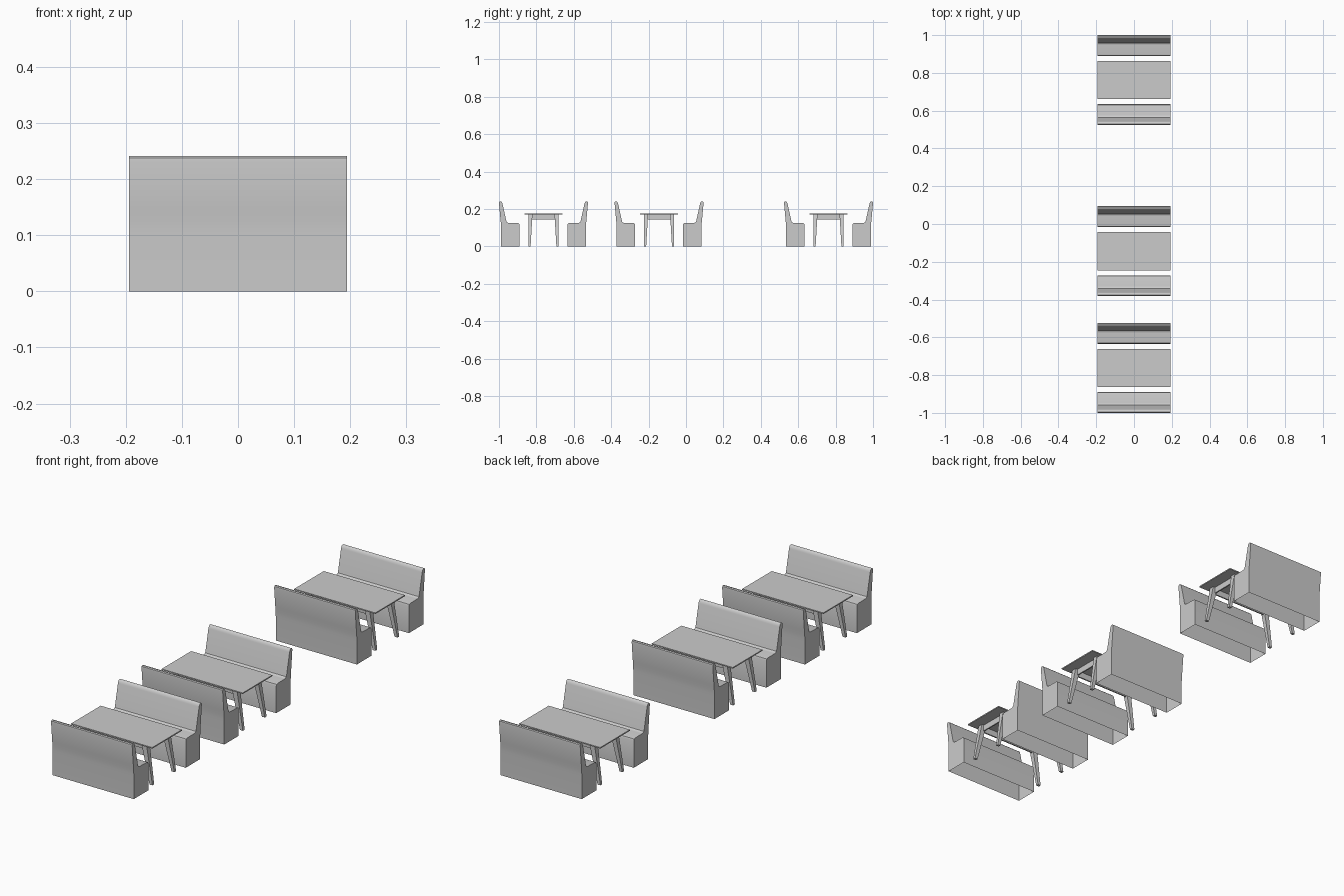
import bpy, bmesh

if "Cube" in bpy.data.objects:
    bpy.data.objects.remove(bpy.data.objects["Cube"])

HALF = 0.194                      # half width of benches and tabletops
BOOTHS = [-0.762, -0.144, 0.762]  # y centre of each booth


def finish(name, bm, y=0.0, angle=None):
    bmesh.ops.recalc_face_normals(bm, faces=bm.faces)
    mesh = bpy.data.meshes.new(name)
    bm.to_mesh(mesh)
    bm.free()
    obj = bpy.data.objects.new(name, mesh)
    obj.location.y = y
    bpy.context.collection.objects.link(obj)
    if angle:
        bpy.context.view_layer.objects.active = obj
        obj.select_set(True)
        bpy.ops.object.shade_smooth_by_angle(angle=angle)
        obj.select_set(False)
    return obj


def tapered_box(bm, bottom, top):
    # each end is (x centre, y centre, z, x half size, y half size)
    rings = []
    for x, y, z, a, b in (bottom, top):
        rings.append([bm.verts.new((x + sx * a, y + sy * b, z))
                      for sx, sy in ((-1, -1), (1, -1), (1, 1), (-1, 1))])
    lo, hi = rings
    bm.faces.new(lo[::-1])
    bm.faces.new(hi)
    for i in range(4):
        j = (i + 1) % 4
        bm.faces.new((lo[i], lo[j], hi[j], hi[i]))


# Bench side profile: (y, z), from the back foot over the top to the front foot
PROFILE = [(0.227, 0), (0.227, 0.105), (0.228, 0.125), (0.230, 0.145),
           (0.238, 0.232), (0.237, 0.238), (0.233, 0.241), (0.226, 0.240),
           (0.222, 0.236), (0.219, 0.228), (0.199, 0.138), (0.197, 0.131),
           (0.191, 0.127), (0.185, 0.126), (0.138, 0.125), (0.131, 0.123),
           (0.128, 0.116), (0.128, 0)]


def bench(name, y, side):
    bm = bmesh.new()
    ends = [[bm.verts.new((x, p * side, z)) for p, z in PROFILE]
            for x in (-HALF, HALF)]
    for end in ends:
        bm.faces.new(end)
    # skin between the two ends; the underside stays open
    for i in range(len(PROFILE) - 1):
        bm.faces.new((ends[0][i], ends[0][i + 1], ends[1][i + 1], ends[1][i]))
    finish(name, bm, y, 0.7)


def table(index, y):
    # thin top
    bm = bmesh.new()
    tapered_box(bm, (0, 0, 0.170, HALF, 0.101), (0, 0, 0.175, HALF, 0.101))
    finish(f"tabletop_{index}", bm, y)

    # apron frame under the top
    bm = bmesh.new()
    for s in (-1, 1):
        for cx, cy, a, b in ((0, s * 0.070, 0.142, 0.003), (s * 0.139, 0, 0.003, 0.067)):
            tapered_box(bm, (cx, cy, 0.143, a, b), (cx, cy, 0.170, a, b))
    finish(f"table_apron_{index}", bm, y)

    # four splayed, tapered legs
    bm = bmesh.new()
    for sx in (-1, 1):
        for sy in (-1, 1):
            tapered_box(bm, (sx * 0.174, sy * 0.075, 0, 0.007, 0.006),
                        (sx * 0.140, sy * 0.070, 0.170, 0.012, 0.011))
    finish(f"table_legs_{index}", bm, y)


for n, yc in enumerate(BOOTHS, 1):
    bench(f"front_bench_{n}", yc, -1)
    bench(f"back_bench_{n}", yc, 1)
    table(n, yc)
